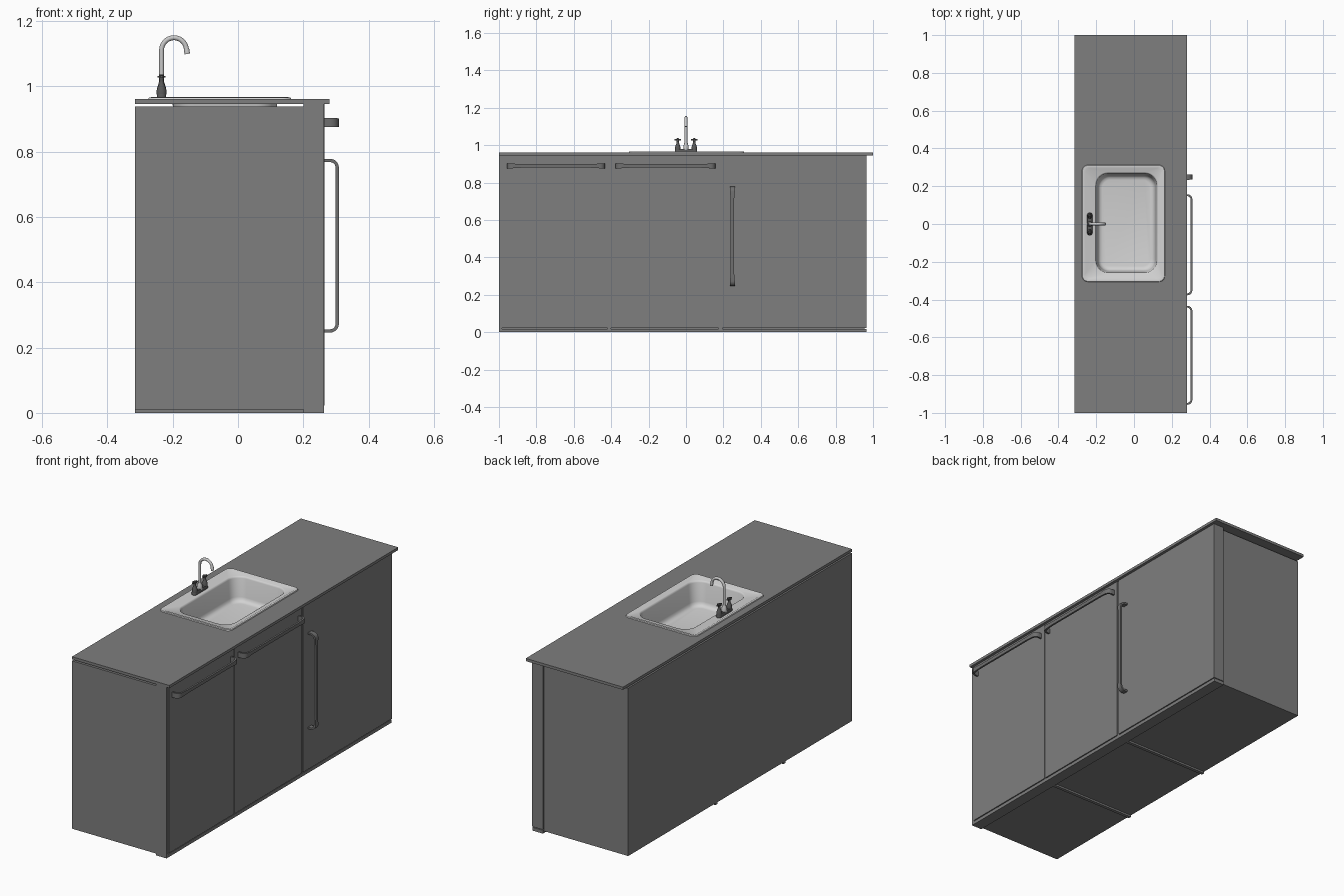
import bpy, bmesh, math
from mathutils import Vector

if "Cube" in bpy.data.objects:
    bpy.data.objects.remove(bpy.data.objects["Cube"])


def material(name, v):
    m = bpy.data.materials.new(name)
    m.diffuse_color = (v, v, v, 1)
    m.use_nodes = True
    m.node_tree.nodes["Principled BSDF"].inputs["Base Color"].default_value = m.diffuse_color
    return m


GREY = material("cabinet grey", 0.21)
DARK = material("handle grey", 0.16)
STEEL = material("sink steel", 0.65)
CHROME = material("spout chrome", 0.58)
VALVE = material("valve dark", 0.10)


def finish(bm, name, mat, smooth=False, recalc=True):
    if recalc:
        bmesh.ops.recalc_face_normals(bm, faces=bm.faces)
    me = bpy.data.meshes.new(name)
    bm.to_mesh(me)
    bm.free()
    me.materials.append(mat)
    ob = bpy.data.objects.new(name, me)
    bpy.context.collection.objects.link(ob)
    if smooth:
        bpy.ops.object.select_all(action='DESELECT')
        ob.select_set(True)
        bpy.context.view_layer.objects.active = ob
        bpy.ops.object.shade_smooth_by_angle(angle=math.radians(35))
    return ob


def loft(bm, rings, cap_start=True, cap_end=True):
    vs = [[bm.verts.new(p) for p in r] for r in rings]
    n = len(vs[0])
    for a, b in zip(vs, vs[1:]):
        for i in range(n):
            bm.faces.new((a[i], a[(i + 1) % n], b[(i + 1) % n], b[i]))
    if cap_start:
        bm.faces.new(vs[0][::-1])
    if cap_end:
        bm.faces.new(vs[-1])


def box(name, x0, x1, y0, y1, z0, z1, mat=GREY):
    bm = bmesh.new()
    loft(bm, [[(x0, y0, z), (x1, y0, z), (x1, y1, z), (x0, y1, z)] for z in (z0, z1)])
    return finish(bm, name, mat)


def turned(name, x, y, profile, mat, n=16):
    bm = bmesh.new()
    loft(bm, [[(x + r * math.cos(i * math.tau / n), y + r * math.sin(i * math.tau / n), z)
               for i in range(n)] for r, z in profile])
    return finish(bm, name, mat, True)


def rounded(x0, x1, y0, y1, r, z, seg=8):
    pts = []
    for k, (cx, cy) in enumerate(((x1 - r, y1 - r), (x0 + r, y1 - r), (x0 + r, y0 + r), (x1 - r, y0 + r))):
        for i in range(seg + 1):
            a = (k + i / seg) * math.pi / 2
            pts.append((cx + r * math.cos(a), cy + r * math.sin(a), z))
    return pts


# carcass panels, open at the top for the basin
XB, XF, Y0, Y1 = -0.315, 0.20, -1.0, 0.955
box("left_side_panel", XB, XF, Y0, Y0 + 0.015, 0.01, 0.938)
box("right_side_panel", XB, XF, Y1 - 0.015, Y1, 0.01, 0.938)
box("back_panel", XB, XB + 0.015, Y0 + 0.015, Y1 - 0.015, 0.01, 0.938)
box("bottom_panel", XB + 0.015, XF, Y0 + 0.015, Y1 - 0.015, 0.01, 0.025)
for i, y in enumerate((-0.41, 0.184)):
    box(f"floor_runner_{i + 1}", XB, XF, y - 0.009, y + 0.009, 0.0, 0.015)
    box(f"front_divider_{i + 1}", 0.20, 0.26, y - 0.01, y + 0.01, 0.018, 0.946)

# doors, end post and bottom rail
box("front_bottom_rail", 0.20, 0.263, -1.0, 0.965, 0.0, 0.018)
box("front_end_post", 0.20, 0.263, -1.0, -0.985, 0.018, 0.946)
for i, (a, b) in enumerate(((-0.983, -0.412), (-0.408, 0.178), (0.191, 0.965))):
    box(f"door_{i + 1}", 0.20, 0.265, a, b, 0.022, 0.946)

# worktop with an opening for the sink
bm = bmesh.new()
out = [(XB, -1), (0.28, -1), (0.28, 1), (XB, 1)]
inn = [(-0.25, -0.285), (0.14, -0.285), (0.14, 0.29), (-0.25, 0.29)]
rings = [[(x, y, z) for x, y in r] for r, z in ((out, 0.946), (out, 0.961), (inn, 0.961), (inn, 0.946), )]
vs = [[bm.verts.new(p) for p in r] for r in rings]
for a, b in zip(vs, vs[1:] + vs[:1]):
    for i in range(4):
        bm.faces.new((a[i], a[(i + 1) % 4], b[(i + 1) % 4], b[i]))
finish(bm, "worktop", GREY)

# sink: raised rim, ledge, basin walls and floor
SX0, SX1, SY0, SY1 = -0.275, 0.163, -0.306, 0.312
bm = bmesh.new()
rings = [rounded(SX0 + d, SX1 - d, SY0 + d, SY1 - d, r, z)
         for d, r, z in ((0, 0.03, 0.9605), (0.002, 0.03, 0.966), (0.012, 0.025, 0.967), (0.018, 0.025, 0.9635))]
BX0, BX1, BY0, BY1 = -0.208, 0.128, -0.265, 0.275
for d, r, z in ((0, 0.07, 0.9635), (0.004, 0.067, 0.961), (0.007, 0.065, 0.954), (0.016, 0.06, 0.855),
                (0.02, 0.058, 0.842), (0.029, 0.052, 0.833), (0.042, 0.04, 0.83)):
    rings.append(rounded(BX0 + d, BX1 - d, BY0 + d, BY1 - d, r, z))
loft(bm, rings, cap_start=False)
bm.normal_update()
if max(bm.faces, key=lambda f: f.calc_area()).normal.z < 0:
    bmesh.ops.reverse_faces(bm, faces=bm.faces)
finish(bm, "sink_basin", STEEL, True, recalc=False)


# bow handles: flat strip swept along a bent path, flared at both feet
def handle(name, centre, length, place):
    h, r, d = length / 2, 0.022, 0.04
    half = [(h - 0.005, 0.0, 0.014), (h - 0.005, d - r, 0.014)]
    for i in range(1, 7):
        a = i / 6 * math.pi / 2
        half.append((h - 0.005 - r + r * math.cos(a), d - r + r * math.sin(a), 0.014 - 0.001 * i / 6))
    half += [(h - 0.06, d, 0.010), (h - 0.09, d, 0.0095)]
    path = half + [(-s, x, w) for s, x, w in reversed(half)]
    rings = []
    for i, (s, x, w) in enumerate(path):
        p, q = path[max(i - 1, 0)], path[min(i + 1, len(path) - 1)]
        t = Vector((q[0] - p[0], q[1] - p[1])).normalized()
        nrm = Vector((t.y, -t.x)) * 0.005
        a, b = Vector((s, x)) + nrm, Vector((s, x)) - nrm
        rings.append([place(a, w), place(a, -w), place(b, -w), place(b, w)])
    bm = bmesh.new()
    loft(bm, [[Vector(p) + Vector(centre) for p in r] for r in rings])
    finish(bm, name, DARK, True)


along_y = lambda p, w: (p.y, p.x, w)
along_z = lambda p, w: (p.y, w, p.x)
handle("left_top_handle", (0.264, -0.695, 0.889), 0.524, along_y)
handle("middle_top_handle", (0.264, -0.11, 0.889), 0.535, along_y)
handle("upright_door_handle", (0.264, 0.248, 0.512), 0.532, along_z)

# tap: base bar, two valves with cross levers, curved spout
TX = -0.234
bm = bmesh.new()
loft(bm, [rounded(TX - w, TX + w, -l, l, w * 0.98, z, 5)
          for w, l, z in ((0.014, 0.06, 0.963), (0.014, 0.06, 0.974), (0.011, 0.057, 0.98))])
finish(bm, "tap_base", VALVE, True)
for side, s in (("left", -1), ("right", 1)):
    y = s * 0.044
    turned(f"{side}_valve", TX, y, ((0.015, 0.975), (0.015, 0.988), (0.011, 1.0), (0.007, 1.01),
                                    (0.006, 1.02), (0.008, 1.026), (0.008, 1.034), (0.004, 1.037)), VALVE)
    box(f"{side}_valve_lever", TX - 0.004, TX + 0.004, y - 0.017, y + 0.017, 1.026, 1.033, VALVE)
    box(f"{side}_valve_cross_lever", TX - 0.012, TX + 0.012, y - 0.004, y + 0.004, 1.0265, 1.0325, VALVE)
turned("spout_collar", TX, 0, ((0.014, 0.975), (0.014, 0.995), (0.011, 1.003), (0.009, 1.012)), CHROME)

R, CZ, N = 0.038, 1.111, 14
path = [(TX, 0.98, 0.0075), (TX, 1.06, 0.0075)]
for i in range(19):
    a = math.pi - i / 18 * math.radians(172)
    path.append((TX + R + R * math.cos(a), CZ + R * math.sin(a), 0.0075))
ex, ez, _ = path[-1]
path += [(ex + 0.001, ez - 0.004, 0.0085), (ex + 0.003, ez - 0.017, 0.0085)]
rings = []
for i, (x, z, r) in enumerate(path):
    p, q = path[max(i - 1, 0)], path[min(i + 1, len(path) - 1)]
    t = Vector((q[0] - p[0], 0, q[1] - p[1])).normalized()
    side = Vector((t.z, 0, -t.x))
    rings.append([Vector((x, 0, z)) + r * (math.cos(k * math.tau / N) * side
                  + math.sin(k * math.tau / N) * Vector((0, 1, 0))) for k in range(N)])
bm = bmesh.new()
loft(bm, rings)
finish(bm, "tap_spout", CHROME, True)
